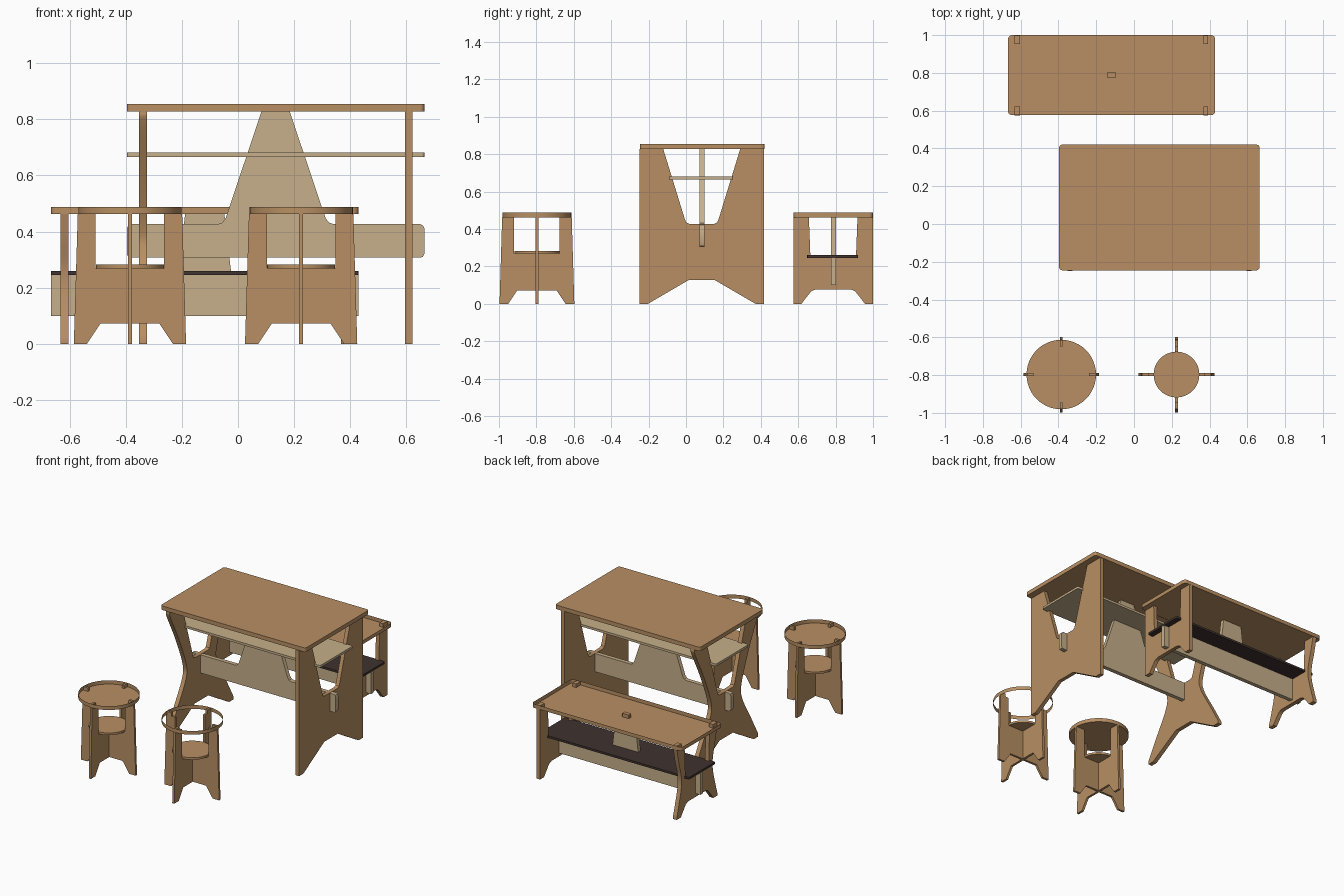
import bpy, bmesh, math
from mathutils import Vector

if "Cube" in bpy.data.objects:
    bpy.data.objects.remove(bpy.data.objects["Cube"])


def material(name, rgb):
    m = bpy.data.materials.new(name)
    m.diffuse_color = (*rgb, 1)
    m.use_nodes = True
    m.node_tree.nodes["Principled BSDF"].inputs["Base Color"].default_value = m.diffuse_color
    return m


WOOD = material("warm wood", (0.48, 0.275, 0.125))
TAN = material("pale tan", (0.57, 0.43, 0.255))
DARK = material("dark brown", (0.05, 0.033, 0.028))


def prism(name, pts, axis, lo, hi, mat, top=True, bottom=True):
    """Extrude a 2D outline along an axis; caps can be left off."""
    place = {'x': lambda p, t: (t, p[0], p[1]),
             'y': lambda p, t: (p[0], t, p[1]),
             'z': lambda p, t: (p[0], p[1], t)}[axis]
    bm = bmesh.new()
    a = [bm.verts.new(place(p, lo)) for p in pts]
    b = [bm.verts.new(place(p, hi)) for p in pts]
    n = len(pts)
    for i in range(n):
        bm.faces.new((a[i], a[(i + 1) % n], b[(i + 1) % n], b[i]))
    if bottom:
        bm.faces.new(a[::-1])
    if top:
        bm.faces.new(b)
    bmesh.ops.recalc_face_normals(bm, faces=bm.faces)
    me = bpy.data.meshes.new(name)
    bm.to_mesh(me)
    bm.free()
    me.materials.append(mat)
    ob = bpy.data.objects.new(name, me)
    bpy.context.collection.objects.link(ob)
    bpy.context.view_layer.objects.active = ob
    ob.select_set(True)
    bpy.ops.object.shade_smooth_by_angle(angle=math.radians(30))
    ob.select_set(False)
    return ob


def mirror(half, c):
    """Right half of an outline, bottom to top, mirrored about c."""
    return [(c + d, z) for d, z in half] + [(c - d, z) for d, z in reversed(half)]


def rounded(x0, x1, y0, y1, r, n=5):
    pts = []
    for k, (cx, cy) in enumerate([(x1 - r, y1 - r), (x0 + r, y1 - r),
                                  (x0 + r, y0 + r), (x1 - r, y0 + r)]):
        for i in range(n + 1):
            a = math.pi / 2 * (k + i / n)
            pts.append((cx + r * math.cos(a), cy + r * math.sin(a)))
    return pts


def spline(p, n=6):
    """Smooth curve through a few points."""
    p = [Vector(q) for q in p]
    q = [2 * p[0] - p[1]] + p + [2 * p[-1] - p[-2]]
    out = []
    for i in range(1, len(q) - 2):
        a, b, c, d = q[i - 1:i + 3]
        for k in range(n):
            t = k / n
            out.append(0.5 * (2 * b + (c - a) * t + (2 * a - 5 * b + 4 * c - d) * t * t
                              + (3 * b - a - 3 * c + d) * t ** 3))
    return [tuple(v) for v in out] + [tuple(p[-1])]


def circle(cx, cy, r, n=48):
    return [(cx + r * math.cos(2 * math.pi * i / n), cy + r * math.sin(2 * math.pi * i / n))
            for i in range(n)]


# ---- Table ----
prism("table_top", rounded(-0.396, 0.664, -0.245, 0.42, 0.015), 'z', 0.828, 0.855, WOOD)
prism("table_shelf", rounded(-0.396, 0.664, -0.09, 0.252, 0.01), 'z', 0.666, 0.681, TAN)
foot = [(0.07, 0.127), (0.288, 0)]
window = [(0.206, 0.829), (0.09, 0.452), (0.083, 0.436), (0.068, 0.428)]
straight = [(0.333, 0), (0.333, 0.829)]
waisted = [(0.333, 0)] + spline([(0.333, 0.02), (0.26, 0.15), (0.165, 0.32), (0.16, 0.42),
                                 (0.24, 0.62), (0.325, 0.79), (0.333, 0.829)])
prism("table_right_leg", mirror(foot + straight + window, 0.084), 'x', 0.595, 0.621, WOOD)
prism("table_left_leg", mirror(foot + waisted + window, 0.084), 'x', -0.353, -0.325, WOOD)
# Stretcher beam with tapered upright
beam = [(0.515, 0.307), (0.525, 0.31), (0.53, 0.32), (0.53, 0.412), (0.525, 0.422), (0.515, 0.427),
        (0.205, 0.427), (0.19, 0.432), (0.178, 0.448), (0.05, 0.829)]
prism("table_beam", mirror(beam, 0.134), 'y', 0.071, 0.098, TAN)

# ---- Bench ----
# The seat is an open tray: floor and rim, with leg tabs rising inside
prism("bench_seat", rounded(-0.667, 0.43, 0.576, 1.0, 0.022), 'z', 0.463, 0.488, WOOD, top=False)
prism("bench_shelf", rounded(-0.667, 0.43, 0.648, 0.92, 0.006), 'z', 0.246, 0.26, DARK)
foot = spline([(0.09, 0.078), (0.115, 0.068), (0.135, 0.045), (0.17, 0)], 4)
window = [(0.21, 0.463), (0.21, 0.487), (0.165, 0.487), (0.165, 0.463), (0.13, 0.463), (0.122, 0.256)]
straight = [(0.212, 0), (0.212, 0.463)]
waisted = [(0.212, 0)] + spline([(0.212, 0.015), (0.19, 0.09), (0.165, 0.19), (0.165, 0.27),
                                 (0.19, 0.37), (0.21, 0.463)])
prism("bench_right_leg", mirror(foot + straight + window, 0.787), 'x', 0.367, 0.393, WOOD)
prism("bench_left_leg", mirror(foot + waisted + window, 0.787), 'x', -0.632, -0.604, WOOD)
beam = [(0.5475, 0.1), (0.5475, 0.246), (0.095, 0.246), (0.07, 0.463)]
prism("bench_beam", mirror(beam, -0.1185), 'y', 0.775, 0.802, TAN)
prism("bench_beam_tab", rounded(-0.143, -0.095, 0.775, 0.802, 0.001, 1), 'z', 0.455, 0.487, WOOD)

# ---- Stools ----
leg = [(0.105, 0.072), (0.153, 0), (0.2, 0), (0.186, 0.463), (0.182, 0.463), (0.182, 0.486),
       (0.148, 0.486), (0.148, 0.463), (0.122, 0.463), (0.122, 0.27)]
for side, cx, has_seat in (("left", -0.385, True), ("right", 0.225, False)):
    cy, t = -0.797, 0.0075
    prism(side + "_stool_leg_x", mirror(leg, cx), 'y', cy - t, cy + t, WOOD)
    prism(side + "_stool_leg_y", mirror(leg, cy), 'x', cx - t, cx + t, WOOD)
    prism(side + "_stool_lower_disc", circle(cx, cy, 0.121), 'z', 0.268, 0.282, WOOD)
    # Seat rim; the right stool has no seat floor
    prism(side + "_stool_seat", circle(cx, cy, 0.184), 'z', 0.463, 0.488, WOOD,
          top=False, bottom=has_seat)
